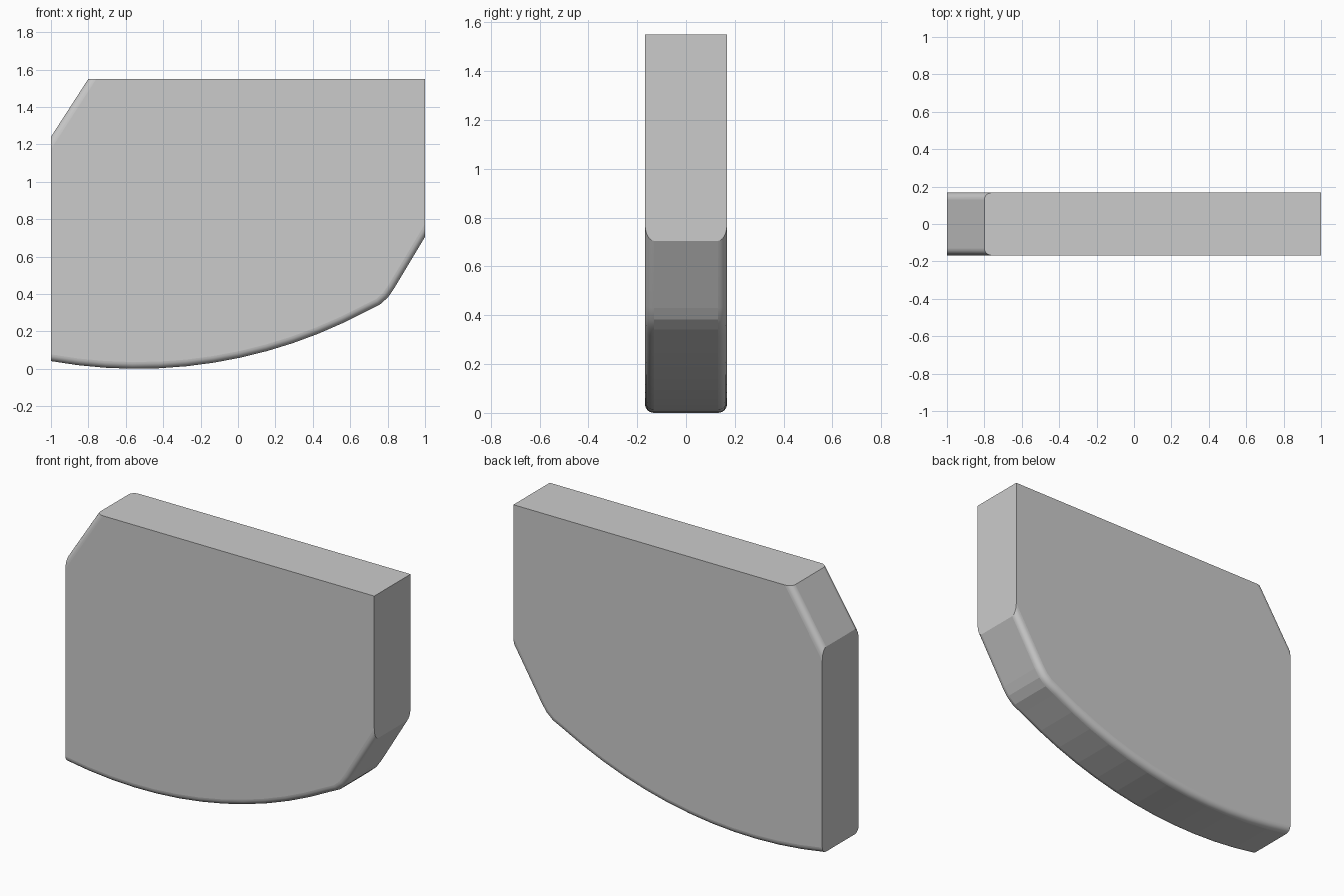
import bpy, bmesh, math

if "Cube" in bpy.data.objects:
    bpy.data.objects.remove(bpy.data.objects["Cube"])

HALF_Y = 0.168   # half thickness
R = 2.6          # radius of the curved bottom
CX = -0.54       # lowest point of the curve
ROUND = 0.036    # edge rounding

# Side profile: curved bottom, tight bend, slope, straight sides, cut corner
N = 12
a0 = math.asin((-1 - CX) / R)
a1 = math.asin((0.695 - CX) / R)
profile = []
for i in range(N + 1):
    a = a0 + (a1 - a0) * i / N
    profile.append((CX + R * math.sin(a), R - R * math.cos(a)))
profile += [(0.757, 0.342), (0.802, 0.382), (0.835, 0.43), (1, 0.705)]
n_round = len(profile)
profile += [(1, 1.55), (-0.8, 1.55), (-1, 1.24)]
count = len(profile)
rounded = set(range(n_round - 1)) | {count - 2}   # segments with rounded edges

# Extrude the profile through the thickness
bm = bmesh.new()
front = [bm.verts.new((x, -HALF_Y, z)) for x, z in profile]
back = [bm.verts.new((x, HALF_Y, z)) for x, z in profile]
bm.faces.new(front)
bm.faces.new(back[::-1])
for i in range(count):
    j = (i + 1) % count
    bm.faces.new((front[j], front[i], back[i], back[j]))
bmesh.ops.recalc_face_normals(bm, faces=bm.faces)

# Round the long edges of the bottom, slope and cut corner
edges = [bm.edges.get((ring[i], ring[i + 1]))
         for ring in (front, back) for i in rounded]
result = bmesh.ops.bevel(bm, geom=edges, offset=ROUND, offset_type='OFFSET',
                         segments=6, profile=0.5, affect='EDGES')
for f in result["faces"]:
    f.smooth = True
for f in bm.faces:
    if max(abs(f.normal.y), 1 - abs(f.normal.y)) > 0.999:
        f.smooth = False

mesh = bpy.data.meshes.new("rounded_panel")
bm.to_mesh(mesh)
bm.free()
panel = bpy.data.objects.new("rounded_panel", mesh)
bpy.context.collection.objects.link(panel)
